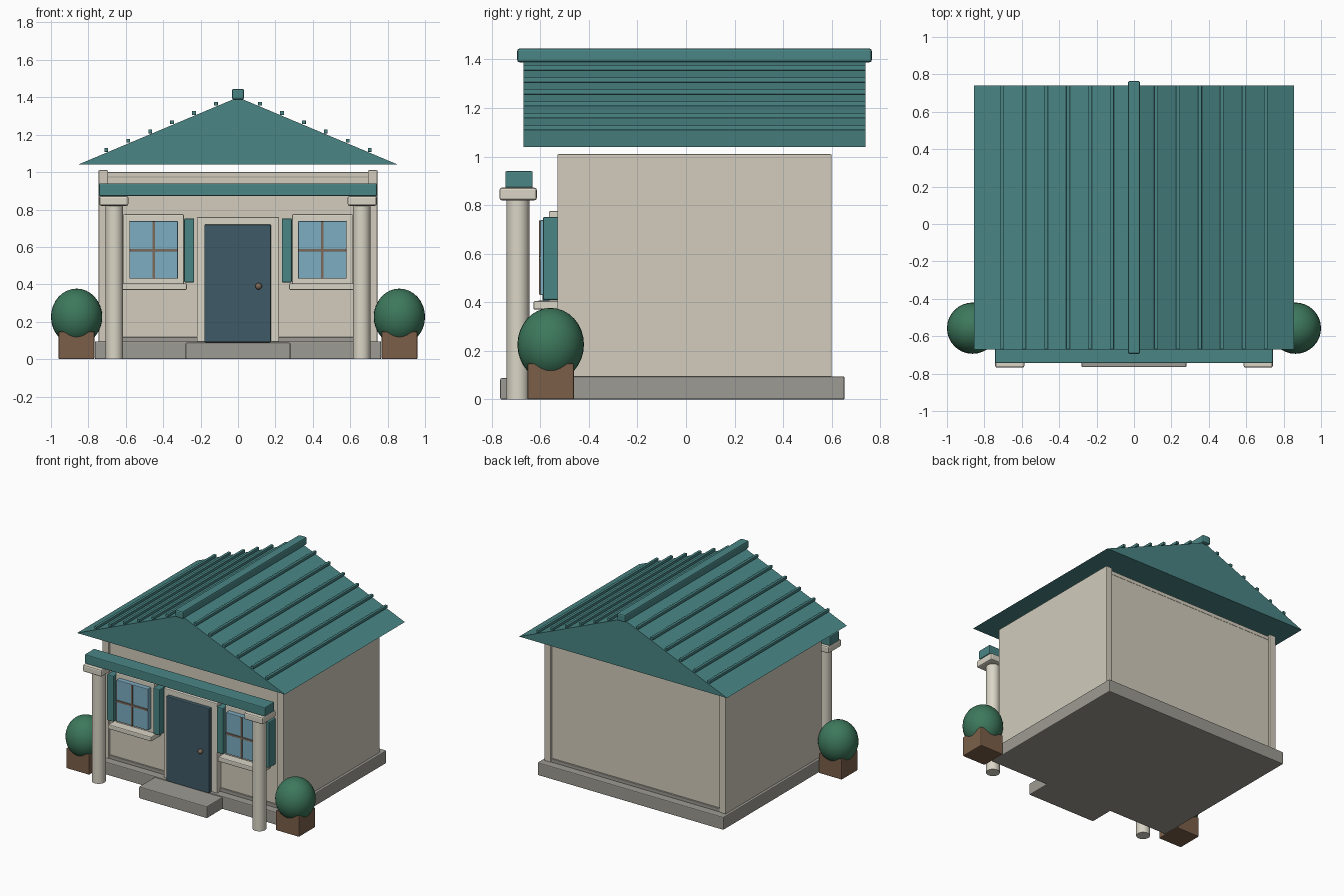
import bpy, bmesh, math

cube = bpy.data.objects.get("Cube")
if cube:
    bpy.data.objects.remove(cube, do_unlink=True)


def material(name, hex_code):
    rgb = [int(hex_code[i:i + 2], 16) / 255 for i in (0, 2, 4)]
    colour = [c / 12.92 if c < 0.04 else ((c + 0.055) / 1.055) ** 2.4 for c in rgb] + [1]
    mat = bpy.data.materials.new(name)
    mat.use_nodes = True
    mat.diffuse_color = colour
    mat.node_tree.nodes["Principled BSDF"].inputs["Base Color"].default_value = colour
    return mat


WALL = material("wall cream", "d2ccbc")
TRIM = material("trim cream", "dad5c6")
TEAL = material("roof teal", "4a8585")
DOOR = material("door blue", "3f5a66")
GLASS = material("window blue", "7dadc2")
STONE = material("stone grey", "9d9b93")
LEAF = material("leaf green", "3d785c")
POT = material("pot brown", "7b5f49")
BRASS = material("bar brown", "7d6a5a")


def finish(name, bm, mat, bevel=0.0, smooth=False):
    bmesh.ops.recalc_face_normals(bm, faces=bm.faces)
    mesh = bpy.data.meshes.new(name)
    bm.to_mesh(mesh)
    bm.free()
    mesh.materials.append(mat)
    obj = bpy.data.objects.new(name, mesh)
    bpy.context.collection.objects.link(obj)
    if bevel:
        mod = obj.modifiers.new("soft edges", "BEVEL")
        mod.width = bevel
        mod.segments = 2
    if smooth:
        bpy.ops.object.select_all(action="DESELECT")
        obj.select_set(True)
        bpy.context.view_layer.objects.active = obj
        bpy.ops.object.shade_smooth_by_angle()
    return obj


def box(name, mat, x, y, z, bevel=0.006):
    """Box from its (min, max) extents on each axis."""
    bm = bmesh.new()
    bmesh.ops.create_cube(bm, size=1)
    for v in bm.verts:
        v.co = [(a + b) / 2 + c * abs(b - a) for c, (a, b) in zip(v.co, (x, y, z))]
    return finish(name, bm, mat, bevel)


def ellipsoid(name, mat, centre, radii, segments=32):
    bm = bmesh.new()
    bmesh.ops.create_uvsphere(bm, u_segments=segments, v_segments=segments // 2, radius=1)
    for v in bm.verts:
        v.co = [p + c * r for p, c, r in zip(centre, v.co, radii)]
    return finish(name, bm, mat, smooth=True)


def span(centre, half):
    return (centre - half, centre + half)


# Base, step and shell
box("foundation", STONE, (-0.765, 0.765), (-0.583, 0.653), (0, 0.095))
box("front_step", STONE, (-0.28, 0.28), (-0.765, -0.56), (0, 0.088))
box("floor", STONE, (-0.7, 0.7), (-0.525, 0.595), (0.09, 0.118), 0.004)
box("front_wall", WALL, (-0.7, 0.7), (-0.512, -0.46), (0.1, 0.995))
box("back_wall", WALL, (-0.7, 0.7), (0.53, 0.582), (0.1, 0.995))
box("ceiling", WALL, (-0.7, 0.7), (-0.515, 0.585), (0.97, 1.0))

# Gable roof with ridge cap and standing ribs
HALF, EAVE, PEAK = 0.855, 1.04, 1.40
bm = bmesh.new()
gable = bm.faces.new([bm.verts.new((x, -0.67, z))
                      for x, z in ((-HALF, EAVE), (HALF, EAVE), (0, PEAK))])
extruded = bmesh.ops.extrude_face_region(bm, geom=[gable], use_keep_orig=True)
for v in extruded["geom"]:
    if isinstance(v, bmesh.types.BMVert):
        v.co.y = 0.74
finish("roof", bm, TEAL)
box("ridge_cap", TEAL, (-0.033, 0.033), (-0.695, 0.765), (1.388, 1.445), 0.01)

for side, label in ((1, "left"), (-1, "right")):
    for i in range(6):
        x = 0.118 + 0.1172 * i
        z = PEAK - (PEAK - EAVE) * x / HALF + 0.015
        box(f"roof_rib_{label}_{i + 1}", TEAL, span(side * x, 0.01),
            (-0.67, 0.74), span(z, 0.01), 0.002)

    # Side wall
    box(f"side_wall_{label}", WALL, span(side * 0.72, 0.026), (-0.53, 0.60), (0.09, 1.01))

    # Porch column and capital
    bm = bmesh.new()
    bmesh.ops.create_cone(bm, cap_ends=True, segments=32, radius1=0.047, radius2=0.047, depth=0.83)
    bmesh.ops.translate(bm, verts=bm.verts, vec=(side * 0.661, -0.692, 0.415))
    finish(f"column_{label}", bm, TRIM, smooth=True)
    box(f"capital_{label}", TRIM, span(side * 0.664, 0.078), (-0.768, -0.614), (0.82, 0.872), 0.01)

    # Window with cross bars, sill and shutters
    cx = side * 0.451
    box(f"window_frame_{label}", TRIM, span(cx, 0.162), (-0.565, -0.5), (0.4, 0.775))
    box(f"window_glass_{label}", GLASS, span(cx, 0.13), (-0.6, -0.55), (0.43, 0.738), 0.004)
    box(f"window_bar_upright_{label}", BRASS, span(cx, 0.007), (-0.606, -0.59), (0.432, 0.736), 0.001)
    box(f"window_bar_level_{label}", BRASS, span(cx, 0.128), (-0.606, -0.59), (0.576, 0.59), 0.001)
    box(f"window_sill_{label}", TRIM, span(cx, 0.177), (-0.628, -0.51), (0.37, 0.405))
    for place, offset in (("inner", -0.19), ("outer", 0.19)):
        box(f"shutter_{place}_{label}", TEAL, span(cx + side * offset, 0.027),
            (-0.588, -0.5), (0.41, 0.752))

    # Potted bush
    box(f"pot_{label}", POT, span(side * 0.863, 0.096), span(-0.557, 0.096), (0, 0.148))
    ellipsoid(f"bush_{label}", LEAF, (side * 0.863, -0.557, 0.226), (0.137, 0.137, 0.151))

# Porch beam
box("porch_beam", TEAL, (-0.742, 0.742), (-0.744, -0.631), (0.872, 0.94))

# Door
box("door_frame", TRIM, (-0.22, 0.22), (-0.562, -0.5), (0.09, 0.76))
box("door", DOOR, (-0.18, 0.176), (-0.59, -0.54), (0.09, 0.72))
ellipsoid("door_knob", BRASS, (0.11, -0.6, 0.39), (0.018, 0.018, 0.018), 16)
